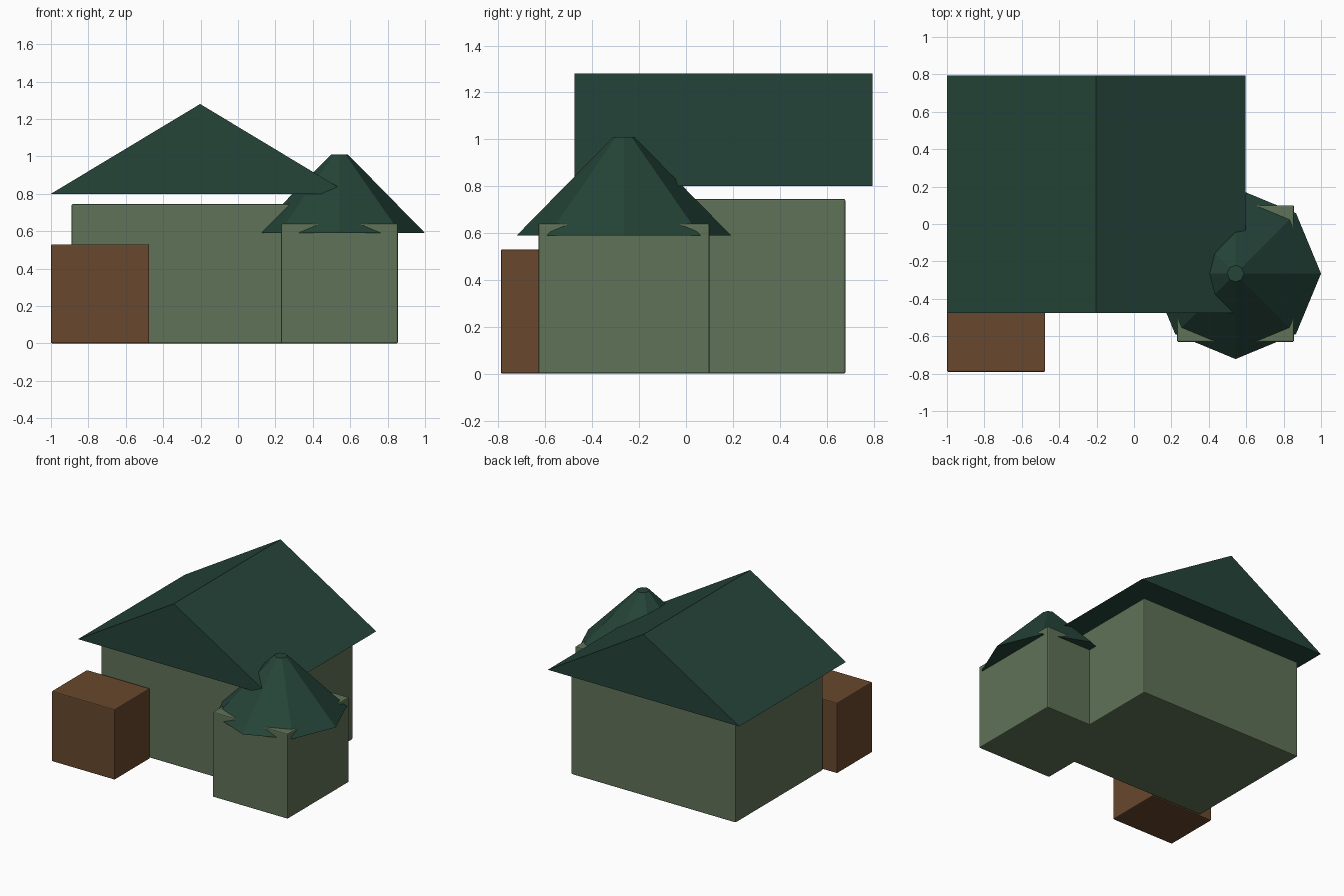
import bpy
import bmesh
import math

if "Cube" in bpy.data.objects:
    bpy.data.objects.remove(bpy.data.objects["Cube"], do_unlink=True)


def make_material(name, rgb):
    mat = bpy.data.materials.new(name)
    mat.use_nodes = True
    color = (*rgb, 1.0)
    mat.diffuse_color = color
    mat.node_tree.nodes["Principled BSDF"].inputs["Base Color"].default_value = color
    return mat


sage = make_material("sage green walls", (0.115, 0.168, 0.096))
forest = make_material("dark green roof", (0.018, 0.058, 0.04))
brown = make_material("brown wood", (0.14, 0.064, 0.026))


def add_object(name, bm, mat):
    bmesh.ops.recalc_face_normals(bm, faces=bm.faces)
    mesh = bpy.data.meshes.new(name)
    bm.to_mesh(mesh)
    bm.free()
    mesh.materials.append(mat)
    obj = bpy.data.objects.new(name, mesh)
    bpy.context.collection.objects.link(obj)
    return obj


def add_block(name, x_range, y_range, height, mat):
    """Box standing on the ground with finely bevelled edges."""
    bm = bmesh.new()
    bmesh.ops.create_cube(bm, size=1)
    for v in bm.verts:
        v.co.x = x_range[v.co.x > 0]
        v.co.y = y_range[v.co.y > 0]
        v.co.z = height if v.co.z > 0 else 0
    obj = add_object(name, bm, mat)
    bevel = obj.modifiers.new("soft edges", "BEVEL")
    bevel.width = 0.007
    bevel.segments = 2
    return obj


# Walls and the small front block
add_block("main_house", (-0.89, 0.48), (-0.36, 0.68), 0.745, sage)
add_block("tower_walls", (0.23, 0.855), (-0.63, 0.10), 0.64, sage)
add_block("front_shed", (-1.0, -0.475), (-0.79, -0.37), 0.53, brown)

# Gable roof: triangle extruded from front to back
bm = bmesh.new()
gable = [(-1.0, 0.80), (0.595, 0.80), (-0.2025, 1.28)]
face = bm.faces.new([bm.verts.new((x, -0.475, z)) for x, z in gable])
extruded = bmesh.ops.extrude_face_region(bm, geom=[face], use_keep_orig=True)
for item in extruded["geom"]:
    if isinstance(item, bmesh.types.BMVert):
        item.co.y = 0.795
add_object("gable_roof", bm, forest)

# Eight-sided tower roof with a small flat top
bm = bmesh.new()
rings = []
for radius, z in ((0.457, 0.59), (0.045, 1.01)):
    angles = [i * math.tau / 8 for i in range(8)]
    rings.append([bm.verts.new((radius * math.cos(a), radius * math.sin(a), z))
                  for a in angles])
bottom, top = rings
bm.faces.new(bottom)
bm.faces.new(top)
for i in range(8):
    j = (i + 1) % 8
    bm.faces.new((bottom[i], bottom[j], top[j], top[i]))
tower_roof = add_object("tower_roof", bm, forest)
tower_roof.location = (0.543, -0.265, 0)
